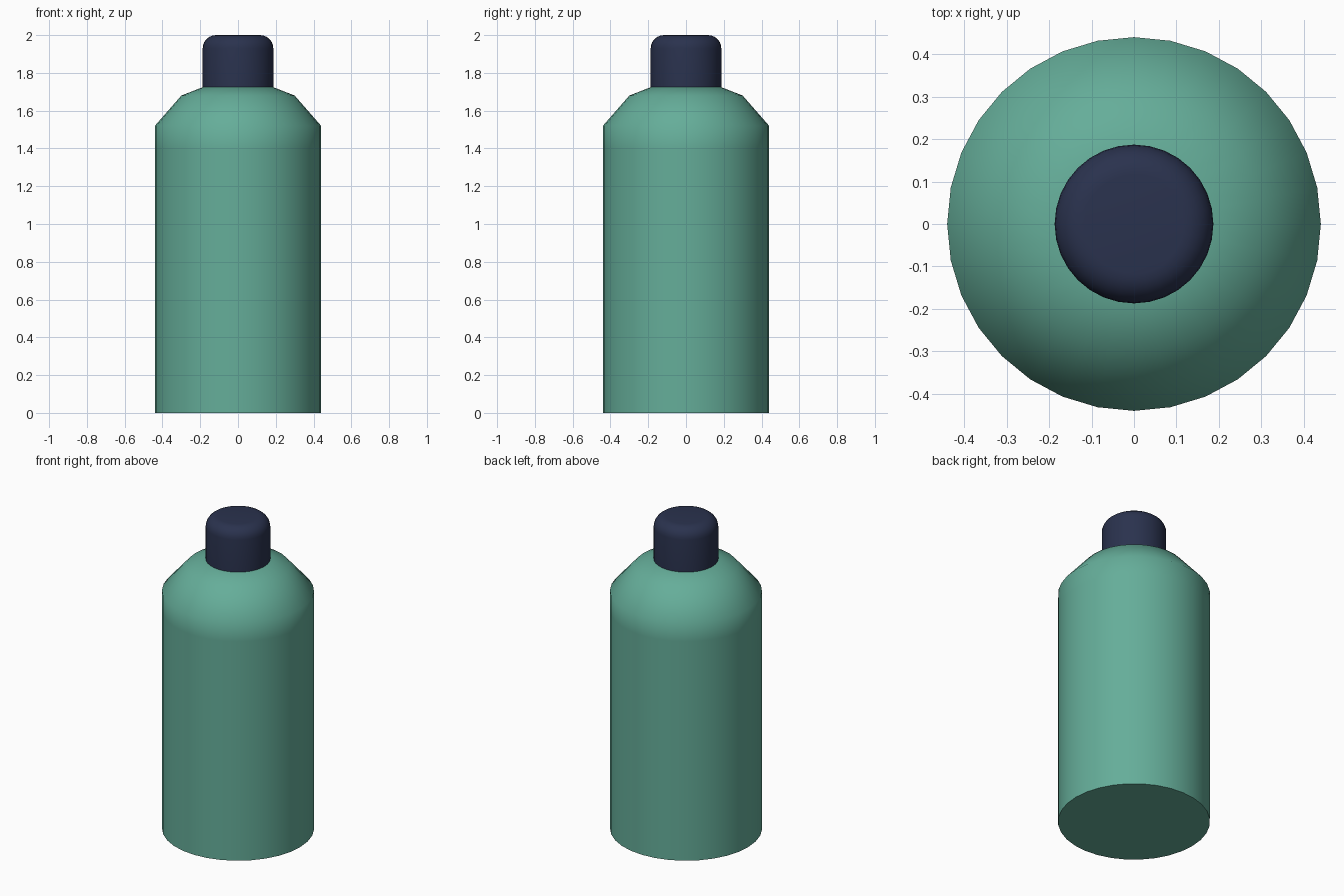
import bpy, bmesh
from math import pi, sin, cos, radians

if "Cube" in bpy.data.objects:
    bpy.data.objects.remove(bpy.data.objects["Cube"])

SIDES = 32


def material(name, rgb):
    m = bpy.data.materials.new(name)
    m.diffuse_color = (*rgb, 1)
    m.use_nodes = True
    m.node_tree.nodes["Principled BSDF"].inputs["Base Color"].default_value = m.diffuse_color
    return m


def lathe(name, profile, mat, angle):
    """Revolve (radius, height) points around z and close both ends."""
    bm = bmesh.new()
    rings = [[bm.verts.new((r * cos(2 * pi * i / SIDES), r * sin(2 * pi * i / SIDES), z))
              for i in range(SIDES)] for r, z in profile]
    for low, high in zip(rings, rings[1:]):
        for i in range(SIDES):
            j = (i + 1) % SIDES
            bm.faces.new((low[i], low[j], high[j], high[i]))
    bm.faces.new(rings[0][::-1])
    bm.faces.new(rings[-1])
    mesh = bpy.data.meshes.new(name)
    bm.to_mesh(mesh)
    bm.free()
    mesh.materials.append(mat)
    obj = bpy.data.objects.new(name, mesh)
    bpy.context.collection.objects.link(obj)
    bpy.ops.object.select_all(action='DESELECT')
    obj.select_set(True)
    bpy.context.view_layer.objects.active = obj
    bpy.ops.object.shade_smooth_by_angle(angle=radians(angle))
    return obj


# Body: straight cylinder with a two-step sloping shoulder
lathe("bottle_body",
      [(0.44, 0), (0.44, 1.40), (0.44, 1.52), (0.30, 1.68), (0.185, 1.725)],
      material("green_plastic", (0.13, 0.42, 0.32)), 50)

# Cap: short cylinder with a rounded top edge
R, TOP, ROUND = 0.187, 2.0, 0.07
rim = [(R - ROUND + ROUND * cos(a), TOP - ROUND + ROUND * sin(a))
       for a in (k * pi / 12 for k in range(7))]
lathe("bottle_cap", [(R, 1.72)] + rim,
      material("navy_plastic", (0.023, 0.032, 0.076)), 40)
